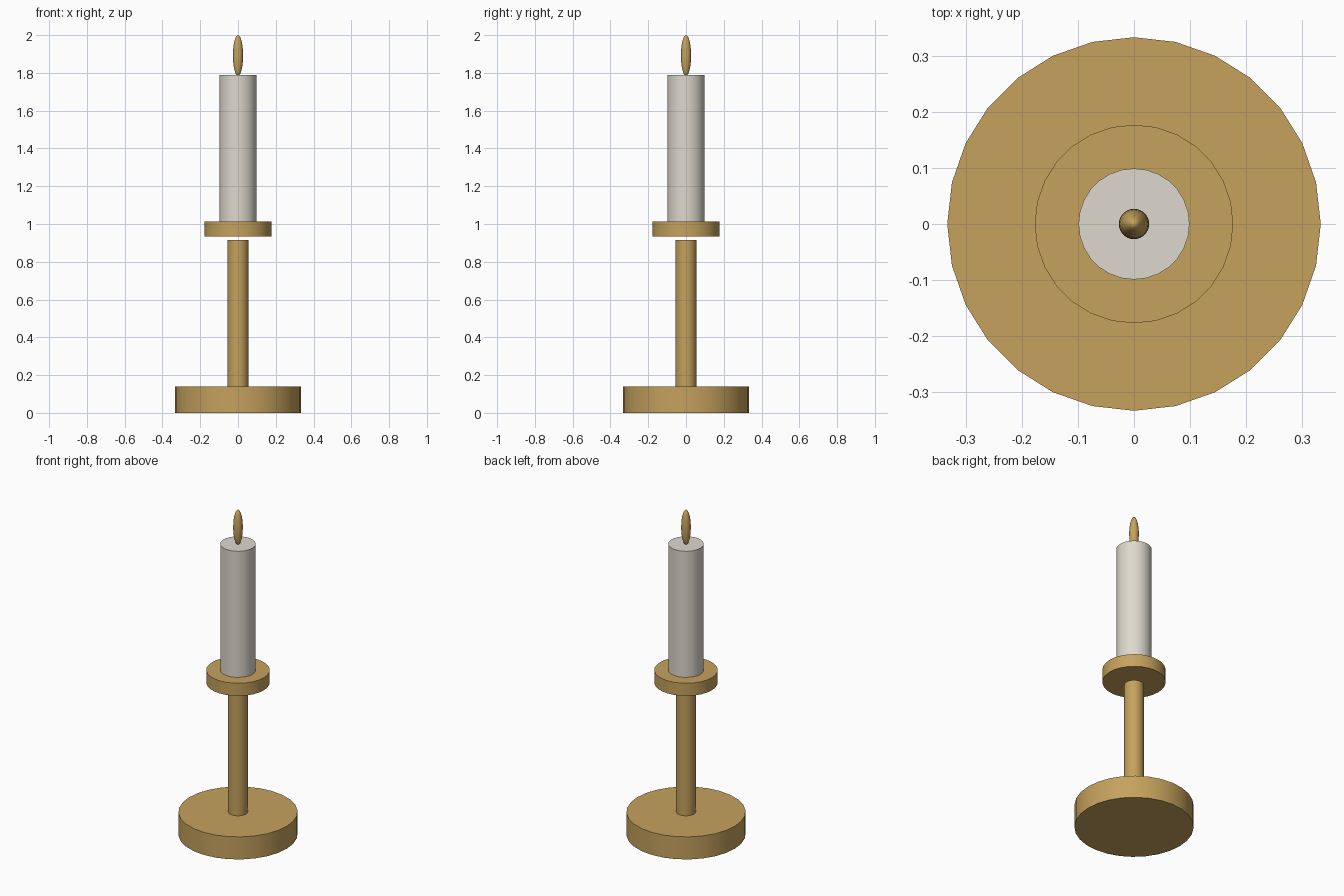
import bpy, math

if "Cube" in bpy.data.objects:
    bpy.data.objects.remove(bpy.data.objects["Cube"])

SIDES = 28


def material(name, rgb):
    m = bpy.data.materials.new(name)
    m.diffuse_color = (*rgb, 1.0)
    m.use_nodes = True
    m.node_tree.nodes["Principled BSDF"].inputs["Base Color"].default_value = m.diffuse_color
    return m


brass = material("brass", (0.56, 0.36, 0.11))
wax = material("ivory wax", (0.73, 0.69, 0.61))


def finish(name, mat):
    ob = bpy.context.object
    ob.name = name
    ob.data.materials.append(mat)
    bpy.ops.object.transform_apply(location=False, rotation=True, scale=True)
    bpy.ops.object.shade_smooth_by_angle(angle=math.radians(35))


def cylinder(name, radius, z0, z1, mat):
    bpy.ops.mesh.primitive_cylinder_add(vertices=SIDES, radius=radius, depth=z1 - z0,
                                        location=(0, 0, (z0 + z1) / 2))
    finish(name, mat)


# holder: foot, stem and drip dish (the dish floats just above the stem)
cylinder("base", 0.333, 0.0, 0.139, brass)
cylinder("stem", 0.055, 0.139, 0.916, brass)
cylinder("drip_dish", 0.177, 0.935, 1.013, brass)

# candle
cylinder("candle", 0.099, 1.013, 1.79, wax)

# flame: a tall ellipsoid, its foot sunk slightly into the wax
bpy.ops.mesh.primitive_uv_sphere_add(segments=SIDES, ring_count=14, radius=1, location=(0, 0, 1.892))
bpy.context.object.scale = (0.027, 0.027, 0.108)
finish("flame", brass)
